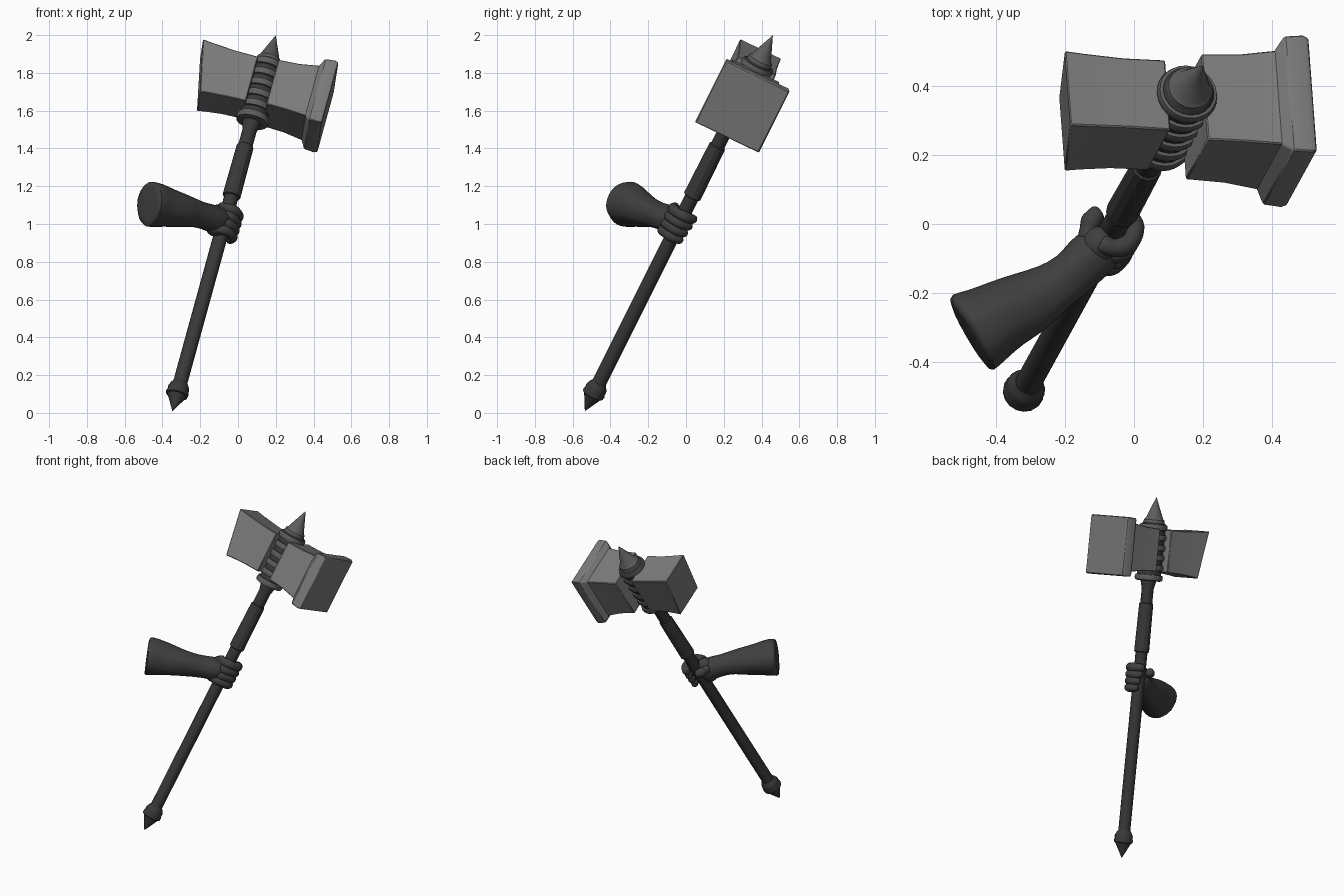
import bpy, bmesh, math, random
from mathutils import Vector

if "Cube" in bpy.data.objects:
    bpy.data.objects.remove(bpy.data.objects["Cube"])

random.seed(4)

# Weapon frame: d along the shaft, h along the head, w across the head
A, B = Vector((-0.35, -0.54, 0.0)), Vector((0.20, 0.46, 2.0))
d = (B - A).normalized()
h = Vector((0.965, -0.045, -0.245))
h = (h - d * h.dot(d)).normalized()
w = d.cross(h)


def material(name, v):
    m = bpy.data.materials.new(name)
    m.diffuse_color = (v, v, v, 1)
    m.use_nodes = True
    m.node_tree.nodes["Principled BSDF"].inputs["Base Color"].default_value = m.diffuse_color
    return m


STEEL = material("worn_steel", 0.20)
BANDS = material("band_metal", 0.11)
DARK = material("dark_metal", 0.04)
HIDE = material("dark_hide", 0.05)


def P(t, u, s):
    return A + h * t + w * u + d * s


def finish(name, bm, mat, angle=35, bevel=0):
    bmesh.ops.recalc_face_normals(bm, faces=bm.faces)
    me = bpy.data.meshes.new(name)
    bm.to_mesh(me)
    bm.free()
    me.materials.append(mat)
    ob = bpy.data.objects.new(name, me)
    bpy.context.collection.objects.link(ob)
    if bevel:
        m = ob.modifiers.new("bevel", 'BEVEL')
        m.width = bevel
        m.segments = 1
    bpy.ops.object.select_all(action='DESELECT')
    ob.select_set(True)
    bpy.context.view_layer.objects.active = ob
    bpy.ops.object.shade_smooth_by_angle(angle=math.radians(angle))
    return ob


def skin(bm, rings):
    """Join rings of points with quads and cap both ends."""
    vs = [[bm.verts.new(p) for p in r] for r in rings]
    n = len(vs[0])
    for a, b in zip(vs, vs[1:]):
        for i in range(n):
            j = (i + 1) % n
            bm.faces.new((a[i], a[j], b[j], b[i]))
    bm.faces.new(vs[0][::-1])
    bm.faces.new(vs[-1])


def lathe(name, profile, mat, sides=20, angle=35):
    """Turn (distance along shaft, radius) points around the shaft axis."""
    bm = bmesh.new()
    ang = [2 * math.pi * i / sides for i in range(sides)]
    skin(bm, [[P(r * math.cos(a), r * math.sin(a), s) for a in ang] for s, r in profile])
    return finish(name, bm, mat, angle)


def block(name, sections, bevel, mat):
    """Sections (t at top, t at bottom, half height, half width) along the head."""
    bm = bmesh.new()
    c = 1.966
    skin(bm, [[P(tb, -b, c - a), P(tb, b, c - a), P(tt, b, c + a), P(tt, -b, c + a)]
              for tt, tb, a, b in sections])
    return finish(name, bm, mat, 35, bevel)


def tube(name, pts, radii, sides=14, wobble=0.0):
    bm = bmesh.new()
    pts = [Vector(p) for p in pts]
    rings = []
    for i, p in enumerate(pts):
        tan = (pts[min(i + 1, len(pts) - 1)] - pts[max(i - 1, 0)]).normalized()
        ref = d if abs(tan.dot(d)) < 0.9 else h
        e1 = (ref - tan * ref.dot(tan)).normalized()
        e2 = tan.cross(e1)
        ring = []
        for k in range(sides):
            a = 2 * math.pi * k / sides
            r = radii[i] * (1 + random.uniform(-wobble, wobble))
            ring.append(p + (e1 * math.cos(a) + e2 * math.sin(a)) * r)
        rings.append(ring)
    skin(bm, rings)
    ob = finish(name, bm, HIDE, 60)
    m = ob.modifiers.new("subdivision", 'SUBSURF')
    m.levels = m.render_levels = 1
    return ob


# Shaft, pommel spike and grip sleeve
lathe("shaft", [(0.15, 0.038), (1.72, 0.038), (1.76, 0.048), (1.80, 0.055)], DARK, 16)
lathe("pommel_spike", [(0.012, 0.001), (0.105, 0.050), (0.108, 0.058), (0.122, 0.061),
                       (0.136, 0.056), (0.150, 0.058), (0.165, 0.052), (0.185, 0.040)], DARK, 16)
lathe("grip_sleeve", [(1.315, 0.038), (1.32, 0.048), (1.625, 0.045), (1.63, 0.038)],
      DARK, 12, 25)

# Collar core, its bands, and the spike on top
lathe("collar_core", [(1.77, 0.055), (1.79, 0.076), (2.13, 0.076), (2.15, 0.06)], DARK)
for i in range(6):
    s = 1.79 + i * 0.064
    lathe(f"collar_band_{i + 1}", [(s - 0.02, 0.07), (s - 0.017, 0.085), (s, 0.090),
                                   (s + 0.017, 0.085), (s + 0.02, 0.07)], BANDS, 24)
lathe("top_spike", [(2.12, 0.07), (2.155, 0.066), (2.165, 0.055), (2.30, 0.001)], BANDS)

# Hammer head: two flared halves and a striking plate
block("head_back", [(-0.36, -0.302, 0.152, 0.120), (-0.30, -0.26, 0.146, 0.117),
                    (-0.18, -0.17, 0.138, 0.112), (-0.055, -0.055, 0.135, 0.113)], 0.004, STEEL)
block("head_front", [(0.055, 0.055, 0.135, 0.138), (0.17, 0.17, 0.140, 0.141),
                     (0.28, 0.28, 0.154, 0.152)], 0.004, STEEL)
block("striking_plate", [(0.27, 0.27, 0.15, 0.15), (0.295, 0.295, 0.184, 0.184),
                         (0.35, 0.35, 0.188, 0.188), (0.368, 0.368, 0.182, 0.182)], 0.004, STEEL)

# Forearm with a cut end, narrowing to the wrist
tube("forearm",
     [(-0.480, -0.322, 1.108), (-0.472, -0.317, 1.107), (-0.43, -0.295, 1.10),
      (-0.37, -0.26, 1.09), (-0.30, -0.225, 1.075), (-0.235, -0.185, 1.06),
      (-0.18, -0.145, 1.045), (-0.135, -0.105, 1.03), (-0.095, -0.065, 1.015),
      (-0.075, -0.045, 1.01)],
     [0.116, 0.125, 0.118, 0.104, 0.092, 0.078, 0.069, 0.075, 0.072, 0.045], 18, 0.07)

# Palm pressed along the shaft
palm = [(1.055, 0.025), (1.075, 0.05), (1.12, 0.062), (1.17, 0.062), (1.21, 0.05), (1.235, 0.025)]
tube("palm", [P(-0.035, -0.038, s) for s, r in palm], [r for s, r in palm], 16, 0.05)


# Fingers and thumb curled around the shaft
def digit(name, s0, s1, a0, a1, orbit, r):
    n = 11
    pts, radii = [], []
    for i in range(n):
        f = i / (n - 1)
        a = math.radians(a0 + (a1 - a0) * f)
        pts.append(P(orbit * math.cos(a), orbit * math.sin(a), s0 + (s1 - s0) * f))
        knuckle = 1 + 0.12 * math.cos(f * 6 * math.pi)
        radii.append(r * knuckle * (0.55 if i == n - 1 else 1))
    tube(name, pts, radii, 10, 0.04)


for i in range(4):
    s = 1.085 + i * 0.043
    digit(f"finger_{i + 1}", s, s + 0.004, 225, 415 + 8 * i, 0.065, 0.027 + 0.001 * i)
digit("thumb", 1.165, 1.20, 225, 115, 0.066, 0.031)
